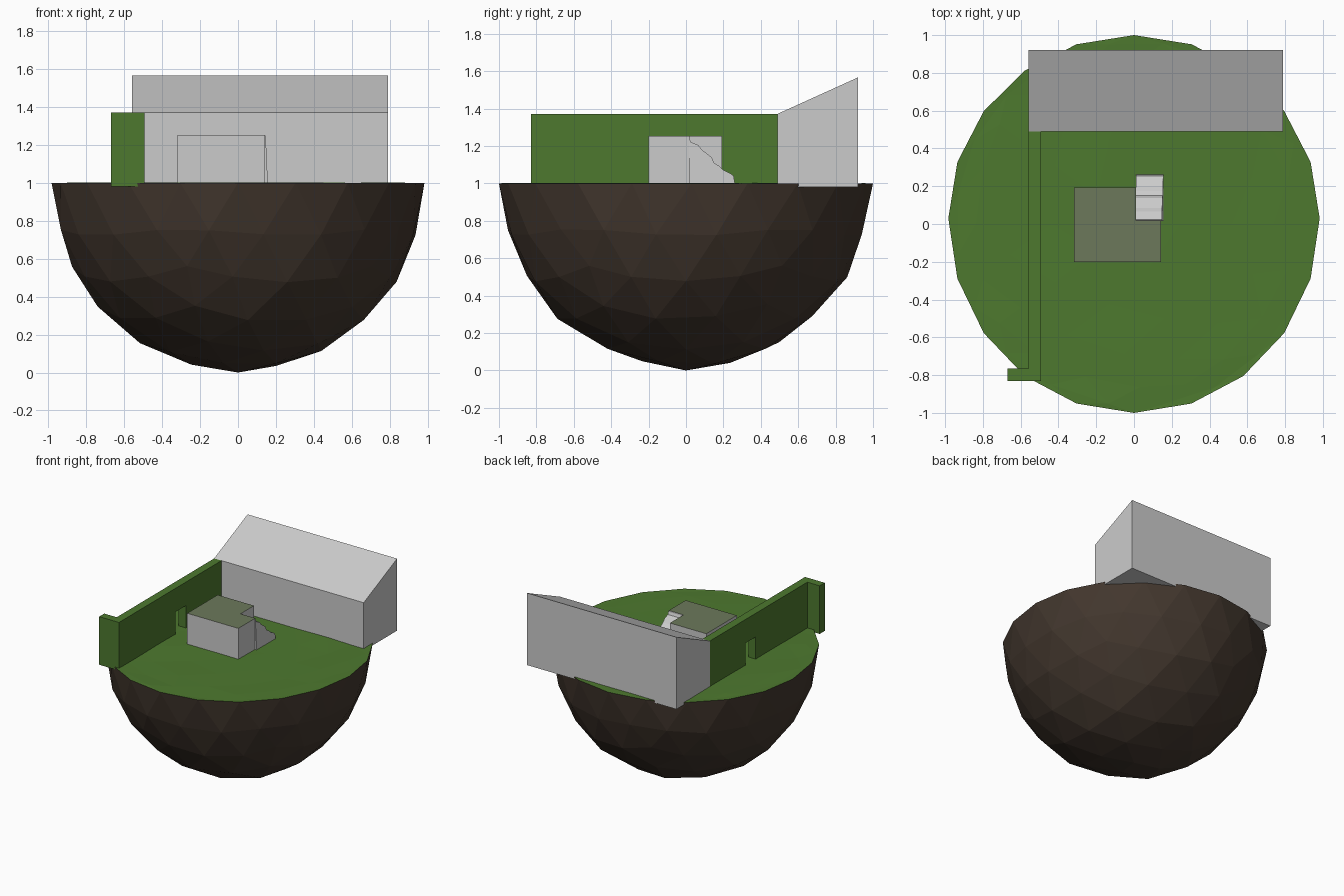
import bpy, bmesh, random
from mathutils import Vector

if "Cube" in bpy.data.objects:
    bpy.data.objects.remove(bpy.data.objects["Cube"])

random.seed(4)


def material(name, rgb):
    m = bpy.data.materials.new(name)
    m.diffuse_color = (*rgb, 1)
    m.use_nodes = True
    m.node_tree.nodes["Principled BSDF"].inputs["Base Color"].default_value = m.diffuse_color
    return m


GRASS = material("grass", (0.075, 0.19, 0.028))
SOIL = material("soil", (0.055, 0.038, 0.027))
MOSS = material("mossy_top", (0.15, 0.19, 0.105))


def finish(name, bm, mats=()):
    bmesh.ops.recalc_face_normals(bm, faces=bm.faces)
    mesh = bpy.data.meshes.new(name)
    bm.to_mesh(mesh)
    bm.free()
    for m in mats:
        mesh.materials.append(m)
    obj = bpy.data.objects.new(name, mesh)
    bpy.context.collection.objects.link(obj)
    return obj


def prism(name, profile, lo, hi, axis, mats=()):
    """Extrude a 2D profile along x (profile = y,z) or z (profile = x,y)."""
    bm = bmesh.new()
    point = (lambda a, b: (lo, a, b)) if axis == "x" else (lambda a, b: (a, b, lo))
    face = bm.faces.new([bm.verts.new(point(a, b)) for a, b in profile])
    new = bmesh.ops.extrude_face_region(bm, geom=[face])["geom"]
    step = Vector((hi - lo, 0, 0)) if axis == "x" else Vector((0, 0, hi - lo))
    bmesh.ops.translate(bm, vec=step, verts=[v for v in new if isinstance(v, bmesh.types.BMVert)])
    return finish(name, bm, mats)


# Island: faceted half ball, upper half pressed flat into a lawn
bm = bmesh.new()
bmesh.ops.create_icosphere(bm, subdivisions=3, radius=1)
for v in bm.verts:
    x, y, z = v.co
    if z > 0.01:
        v.co = (x * 0.983, y, 1 + random.uniform(-0.003, 0.003))
    elif z > -0.01:
        v.co = (x * 0.983, y + 0.03 * abs(x) * (1 - abs(y)), 1)
    else:
        k = random.uniform(0.98, 1.0) if z > -0.99 else 1
        v.co = (x * k * 0.99, y * k, 1 + z * k)
for f in bm.faces:
    f.material_index = 0 if f.calc_center_median().z > 0.98 else 1
finish("island", bm, [GRASS, SOIL])

# Building at the back with a single sloping roof
prism("house", [(0.49, 0.98), (0.92, 0.98), (0.92, 1.567), (0.49, 1.372)], -0.558, 0.79, "x")

# Hedge along the left side with a gateway, plus its short return
prism("hedge", [(-0.83, 0.98), (-0.1, 0.98), (-0.1, 1.18), (0.03, 1.18), (0.03, 0.98),
                (0.49, 0.98), (0.49, 1.372), (-0.83, 1.372)], -0.558, -0.492, "x", [GRASS])
prism("hedge_return", [(-0.67, -0.83), (-0.558, -0.83), (-0.558, -0.765), (-0.67, -0.765)],
      0.98, 1.372, "z", [GRASS])

# Platform with a corner notch for the steps, mossy on top
stone = material("stone", (0.8, 0.8, 0.8))
block = prism("platform", [(-0.318, -0.2), (0.143, -0.2), (0.143, 0.018), (0.01, 0.018),
                           (0.01, 0.192), (-0.318, 0.192)], 0.98, 1.253, "z", [stone, MOSS])
for p in block.data.polygons:
    p.material_index = 1 if p.normal.z > 0.9 else 0

# Worn steps, flaring slightly at the foot
steps = prism("worn_steps", [(0.015, 0.98), (0.265, 0.98), (0.255, 1.04), (0.235, 1.055), (0.2, 1.072),
                             (0.175, 1.095), (0.15, 1.11), (0.137, 1.14), (0.085, 1.18),
                             (0.065, 1.205), (0.025, 1.222), (0.015, 1.25)], 0.011, 0.146, "x")
for v in steps.data.vertices:
    if v.co.x > 0.1:
        v.co.x += 0.012 * (1.25 - v.co.z) / 0.27
